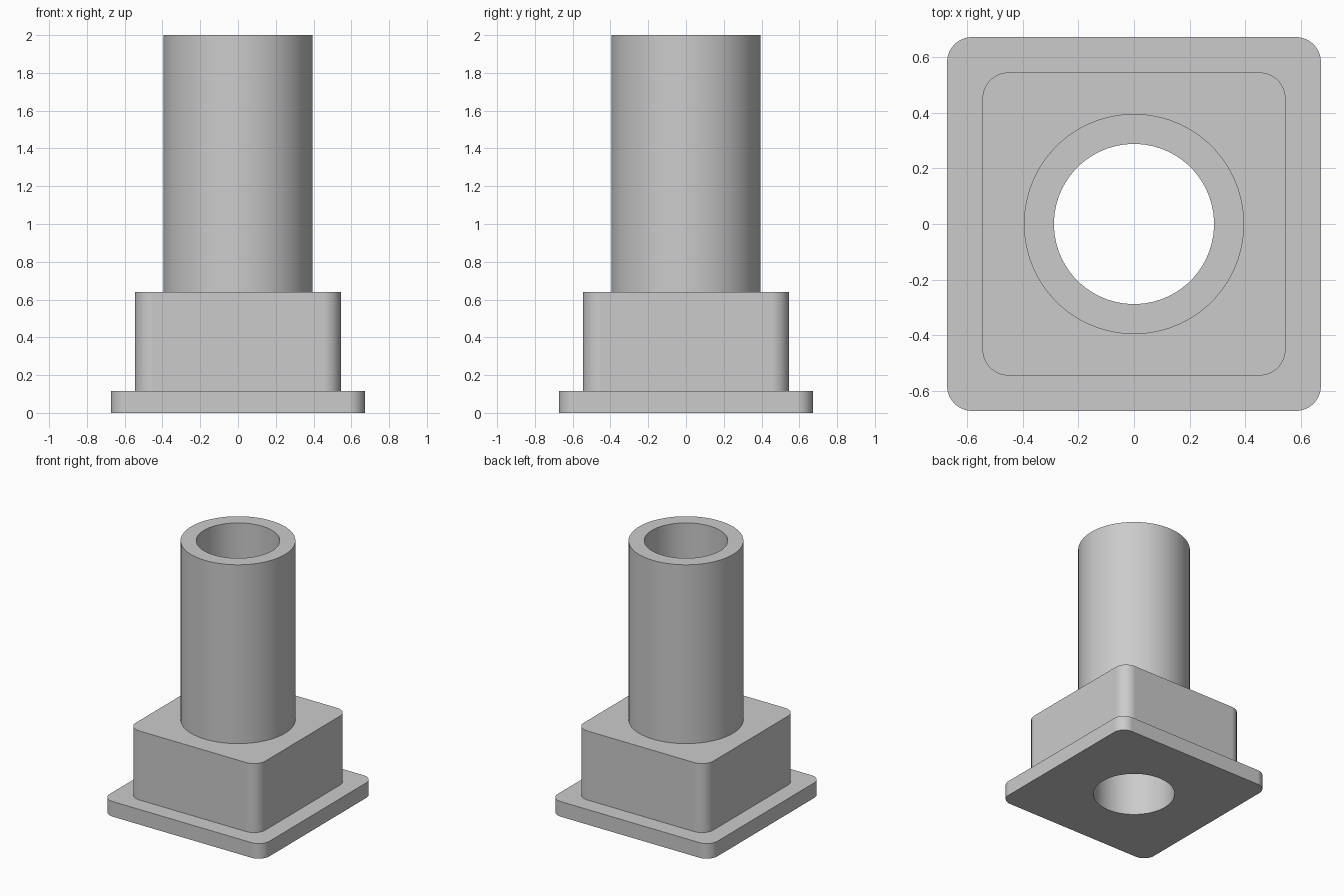
import bpy
import bmesh
from math import cos, sin, pi

STEPS = 16  # points per quarter turn

cube = bpy.data.objects.get("Cube")
if cube:
    bpy.data.objects.remove(cube, do_unlink=True)

grey = bpy.data.materials.new("plain_grey")
grey.use_nodes = True
colour = (0.6, 0.6, 0.6, 1)
grey.diffuse_color = colour
grey.node_tree.nodes["Principled BSDF"].inputs["Base Color"].default_value = colour


def circle(radius):
    count = 4 * STEPS
    angles = [(i + 0.5) * 2 * pi / count for i in range(count)]
    return [(radius * cos(a), radius * sin(a)) for a in angles]


def rounded_square(half, radius):
    points = []
    for sx, sy, start in ((1, 1, 0), (-1, 1, 1), (-1, -1, 2), (1, -1, 3)):
        for j in range(STEPS):
            a = (start + j / (STEPS - 1)) * pi / 2
            points.append((sx * (half - radius) + radius * cos(a),
                           sy * (half - radius) + radius * sin(a)))
    return points


def loft_closed(name, sections):
    """Skin a closed chain of (outline, height) rings into a watertight body."""
    bm = bmesh.new()
    rings = [[bm.verts.new((x, y, z)) for x, y in outline] for outline, z in sections]
    for lower, upper in zip(rings, rings[1:] + rings[:1]):
        for i in range(len(lower)):
            n = (i + 1) % len(lower)
            bm.faces.new((lower[i], lower[n], upper[n], upper[i]))
    bmesh.ops.recalc_face_normals(bm, faces=bm.faces)
    mesh = bpy.data.meshes.new(name)
    bm.to_mesh(mesh)
    bm.free()
    mesh.materials.append(grey)
    obj = bpy.data.objects.new(name, mesh)
    bpy.context.collection.objects.link(obj)
    bpy.ops.object.select_all(action='DESELECT')
    obj.select_set(True)
    bpy.context.view_layer.objects.active = obj
    bpy.ops.object.shade_smooth_by_angle(angle=pi / 6)
    weighted = obj.modifiers.new("clean_shading", 'WEIGHTED_NORMAL')
    weighted.keep_sharp = True
    return obj


flange = rounded_square(0.672, 0.09)
block = rounded_square(0.545, 0.095)
tube = circle(0.396)
bore = circle(0.288)

# Flange, block, tube and through bore in one continuous body
loft_closed("flanged_tube_body", [
    (flange, 0), (flange, 0.115),
    (block, 0.115), (block, 0.64),
    (tube, 0.64), (tube, 2),
    (bore, 2), (bore, 0),
])
